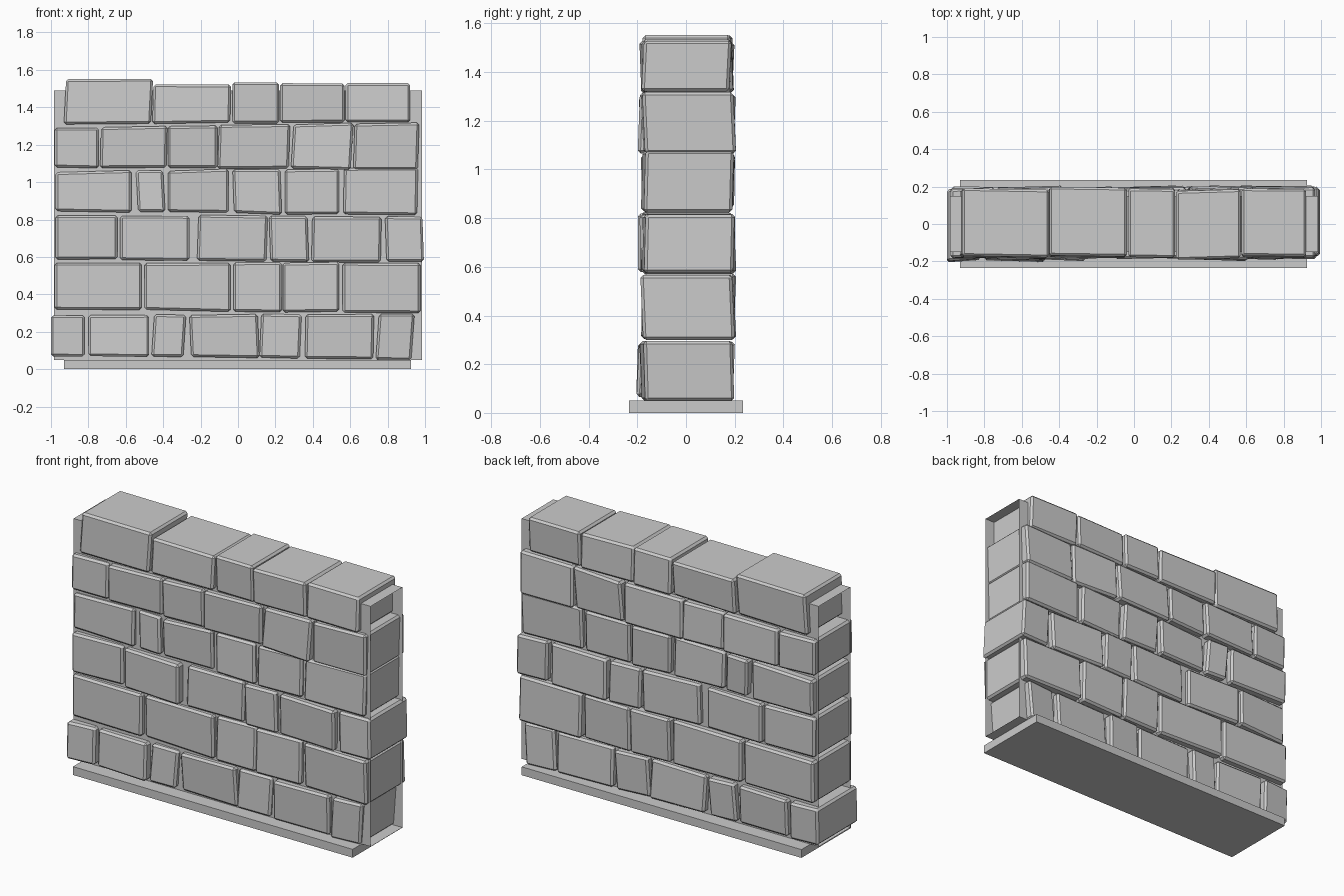
import bpy, bmesh, random
from mathutils import Vector

if "Cube" in bpy.data.objects:
    bpy.data.objects.remove(bpy.data.objects["Cube"])

random.seed(4)


def finish(name, bm):
    bmesh.ops.recalc_face_normals(bm, faces=bm.faces)
    me = bpy.data.meshes.new(name)
    bm.to_mesh(me)
    bm.free()
    ob = bpy.data.objects.new(name, me)
    bpy.context.collection.objects.link(ob)
    return ob


def box(name, lo, hi, open_ends=False):
    bm = bmesh.new()
    bmesh.ops.create_cube(bm, size=1)
    lo, hi = Vector(lo), Vector(hi)
    for v in bm.verts:
        v.co = Vector([lo[i] + (v.co[i] + 0.5) * (hi[i] - lo[i]) for i in range(3)])
    if open_ends:
        bm.normal_update()
        ends = [f for f in bm.faces if abs(f.normal.x) > 0.9]
        bmesh.ops.delete(bm, geom=ends, context='FACES_ONLY')
    return finish(name, bm)


def stone(name, xl, xr, zl, zr, lean, front, back):
    """Through-stone; zl / zr are the (bottom, top) heights at its two sides."""
    bm = bmesh.new()
    bmesh.ops.create_cube(bm, size=1)
    turn = random.uniform(-0.008, 0.008)
    tip = random.uniform(-0.006, 0.006)
    for v in bm.verts:
        sx, sy, sz = (c > 0 for c in v.co)
        x = (xr if sx else xl) + (lean / 2 if sz else -lean / 2)
        y = (back if sy else front) + (turn if sx else -turn) + (tip if sz else -tip)
        v.co = (x, y, (zr if sx else zl)[sz])
    bmesh.ops.bevel(bm, geom=bm.edges[:], offset=0.012, segments=1, affect='EDGES')
    return finish(name, bm)


# Base slab and open-ended mortar core
box("base_slab", (-0.93, -0.235, 0), (0.925, 0.235, 0.05))
box("mortar_core", (-0.985, -0.15, 0.05), (0.985, 0.15, 1.49), open_ends=True)

# Courses: heights (bottom left, bottom right, top left, top right),
# then stones (left, right, lean, extra push forward, extra height)
courses = [
    ((0.07, 0.05, 0.29, 0.295),
     [(-1, -.82, 0, .012), (-.80, -.475, 0, .012), (-.455, -.285, .015), (-.255, .11, -.01),
      (.12, .335, .01), (.36, .725, .005), (.745, .935, .018)]),
    ((0.32, 0.30, 0.57, 0.57),
     [(-.98, -.515, 0), (-.50, -.04, 0), (-.025, .235, 0), (.24, .54, 0), (.56, .975, 0)]),
    ((0.59, 0.57, 0.825, 0.815),
     [(-.975, -.645, 0), (-.63, -.26, 0, .015), (-.215, .155, .008), (.17, .375, -.008),
      (.395, .765, .005), (.79, .99, -.008)]),
    ((0.845, 0.82, 1.055, 1.08),
     [(-.975, -.57, 0), (-.54, -.395, -.012), (-.375, -.05, 0), (-.025, .23, -.008),
      (.25, .54, 0), (.565, .96, .005)]),
    ((1.08, 1.065, 1.29, 1.32),
     [(-.98, -.745, 0), (-.735, -.38, .005), (-.375, -.11, 0), (-.105, .275, .008),
      (.29, .61, .015, .01), (.62, .965, .008)]),
    ((1.31, 1.32, 1.53, 1.53),
     [(-.925, -.46, .012, 0, .02), (-.455, -.04, .005, 0, -.01), (-.03, .22, 0),
      (.225, .57, 0), (.575, .92, 0)]),
]
for r, ((bl, br, tl, tr), row) in enumerate(courses):
    for i, s in enumerate(row):
        xl, xr, lean, push, grow = (tuple(s) + (0, 0))[:5]

        def heights(x):
            t = (x + 1) / 2
            return (bl + (br - bl) * t + random.uniform(-.004, .004),
                    tl + (tr - tl) * t + grow + random.uniform(-.004, .004))

        stone(f"stone_{r + 1}_{i + 1}", xl, xr, heights(xl), heights(xr), lean,
              -0.178 - push + random.uniform(-.006, .006),
              0.19 + random.uniform(-.008, .008))
